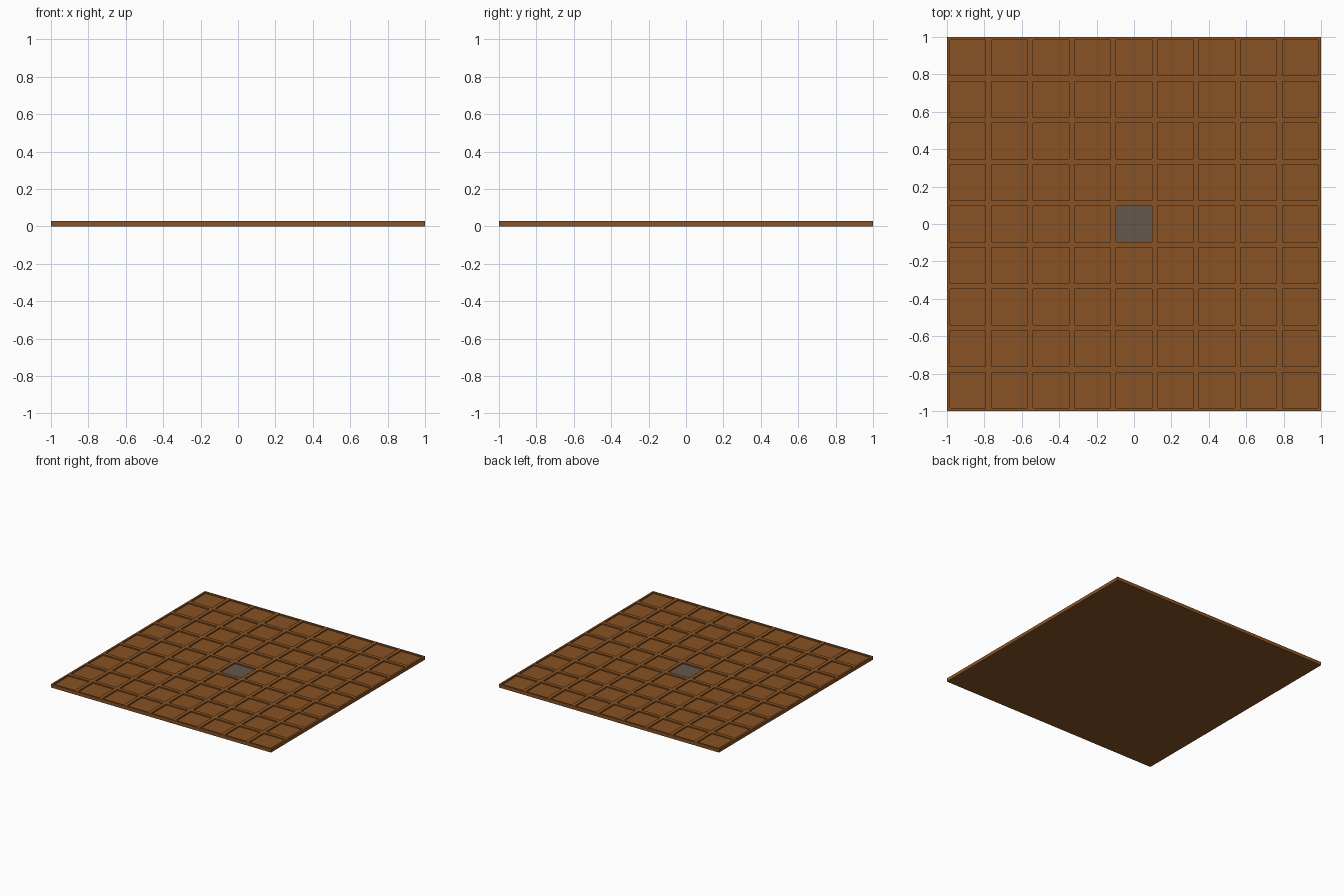
import bpy, bmesh

if "Cube" in bpy.data.objects:
    bpy.data.objects.remove(bpy.data.objects["Cube"])

N = 9            # panels per side
TOP = 0.028      # slab thickness
RIM = 0.015      # half width of the ribs between panels
DEPTH = 0.01     # panel recess


def material(name, rgb):
    m = bpy.data.materials.new(name)
    m.diffuse_color = (*rgb, 1)
    m.use_nodes = True
    m.node_tree.nodes["Principled BSDF"].inputs["Base Color"].default_value = m.diffuse_color
    return m


brown = material("warm brown", (0.25, 0.085, 0.017))
grey = material("warm grey", (0.125, 0.096, 0.072))

bm = bmesh.new()

# Flat top divided into equal cells
bmesh.ops.create_grid(bm, x_segments=N, y_segments=N, size=1)
bmesh.ops.translate(bm, verts=bm.verts[:], vec=(0, 0, TOP))
cells = bm.faces[:]
border = [e for e in bm.edges if e.is_boundary]

# Slab sides and underside
ext = bmesh.ops.extrude_edge_only(bm, edges=border)["geom"]
low = [v for v in ext if isinstance(v, bmesh.types.BMVert)]
for v in low:
    v.co.z = 0
bmesh.ops.contextual_create(bm, geom=[e for e in bm.edges
                            if all(v.co.z < 0.001 for v in e.verts)])

# Recessed square panels, leaving ribs between them
bmesh.ops.inset_individual(bm, faces=cells, thickness=RIM, use_even_offset=True)
panels = bmesh.ops.extrude_discrete_faces(bm, faces=cells)["faces"]
for f in panels:
    for v in f.verts:
        v.co.z = TOP - DEPTH
    c = f.calc_center_median()
    if abs(c.x) < 0.05 and abs(c.y) < 0.05:
        f.material_index = 1      # grey centre panel

bmesh.ops.recalc_face_normals(bm, faces=bm.faces[:])
mesh = bpy.data.meshes.new("panelled_slab")
bm.to_mesh(mesh)
bm.free()
mesh.materials.append(brown)
mesh.materials.append(grey)
slab = bpy.data.objects.new("panelled_slab", mesh)
bpy.context.collection.objects.link(slab)
